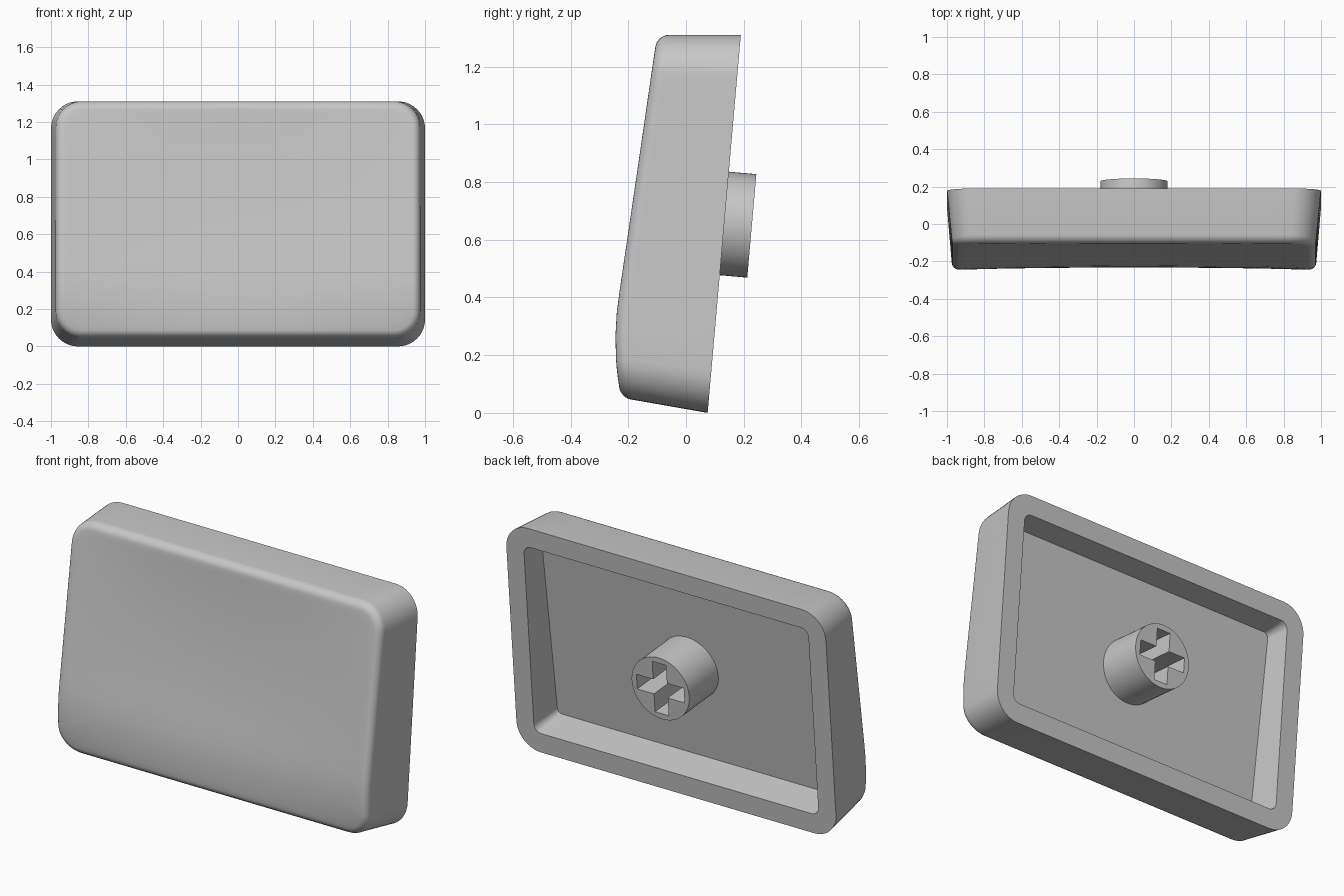
import bpy, bmesh, math
from mathutils import Vector, Matrix

if "Cube" in bpy.data.objects:
    bpy.data.objects.remove(bpy.data.objects["Cube"])

grey = bpy.data.materials.new("light grey plastic")
grey.diffuse_color = (0.57, 0.57, 0.57, 1)
grey.use_nodes = True
grey.node_tree.nodes["Principled BSDF"].inputs["Base Color"].default_value = grey.diffuse_color

TILT = math.atan2(0.115, 1.31)          # lean of the open back plane
HEIGHT = 1.31


def back_y(z):
    return 0.075 + 0.115 * z / HEIGHT


def floor_y(z):
    """Cavity floor, parallel to the sloped front."""
    return -0.033 + 0.14 * (z - 0.655)


def front_y(x, z):
    """Sloped front, curling back near the bottom, with a shallow dish."""
    y = -0.105 + 0.147 * (z - 1.28) + 0.5 * max(0.0, 0.4 - z) ** 2
    dish = max(0.0, 1 - (x / 0.95) ** 2) * max(0.0, 1 - ((z - 0.68) / 0.61) ** 2)
    return y + 0.03 * dish


def outline(half, lo, hi, r, nx=16, nz=12, nc=10):
    """Rounded rectangle in x, z with evenly subdivided straight sides."""
    corners = [(half - r, lo + r, -90), (half - r, hi - r, 0),
               (-half + r, hi - r, 90), (-half + r, lo + r, 180)]
    arcs = []
    for cx, cz, a0 in corners:
        arcs.append([(cx + r * math.cos(math.radians(a0 + 90 * k / nc)),
                      cz + r * math.sin(math.radians(a0 + 90 * k / nc)))
                     for k in range(nc + 1)])
    pts = []
    for i, arc in enumerate(arcs):
        pts += arc
        a, b = arc[-1], arcs[(i + 1) % 4][0]
        n = nz if i % 2 == 0 else nx
        pts += [(a[0] + (b[0] - a[0]) * k / n, a[1] + (b[1] - a[1]) * k / n)
                for k in range(1, n)]
    return pts


# Cap: rings running from the cavity floor, over the rim and sides, to the front
R = 0.042
rings = []
for half, lo, hi, r, surface in [(0.875, 0.15, 1.19, 0.03, floor_y),
                                 (0.89, 0.112, 1.20, 0.045, back_y),
                                 (1.00, 0.00, 1.31, 0.145, back_y)]:
    rings.append([Vector((x, surface(z), z)) for x, z in outline(half, lo, hi, r)])
for k in range(7):                       # rounded front edge
    a = math.pi / 2 * k / 6
    d = R * (1 - math.cos(a))
    rings.append([Vector((x, front_y(x, z) + R * (1 - math.sin(a)), z))
                  for x, z in outline(0.975 - d, 0.045 + d, HEIGHT - d, 0.14 - d)])
edge = rings[-1]
mid = 0.68
for s in (0.96, 0.9, 0.82, 0.72, 0.6, 0.45, 0.3, 0.15):   # dished front
    rings.append([Vector((v.x * s, front_y(v.x * s, mid + (v.z - mid) * s),
                          mid + (v.z - mid) * s)) for v in edge])

bm = bmesh.new()
loops = [[bm.verts.new(p) for p in ring] for ring in rings]
count = len(loops[0])
for a, b in zip(loops, loops[1:]):
    for i in range(count):
        j = (i + 1) % count
        bm.faces.new((a[i], a[j], b[j], b[i]))
bm.faces.new(loops[0])                   # cavity floor
centre = bm.verts.new((0, front_y(0, mid), mid))
for i in range(count):
    bm.faces.new((loops[-1][i], loops[-1][(i + 1) % count], centre))
bmesh.ops.recalc_face_normals(bm, faces=bm.faces)
mesh = bpy.data.meshes.new("cap")
bm.to_mesh(mesh)
bm.free()
cap = bpy.data.objects.new("cap", mesh)
bpy.context.collection.objects.link(cap)

# Stem: round post with a cross-shaped socket
LENGTH = 0.275
A, W = 0.148, 0.043
circle = [(0.18 * math.cos(math.tau * k / 64), 0.18 * math.sin(math.tau * k / 64))
          for k in range(64)]
arm = [(A, -W), (A, W), (W, W)]
cross = []
for q in range(4):
    c, s = round(math.cos(q * math.pi / 2)), round(math.sin(q * math.pi / 2))
    cross += [(x * c - y * s, x * s + y * c) for x, y in arm]
curve = bpy.data.curves.new("stem", 'CURVE')
curve.dimensions = '2D'
curve.fill_mode = 'BOTH'
curve.extrude = LENGTH / 2
for pts in (circle, cross):
    sp = curve.splines.new('POLY')
    sp.points.add(len(pts) - 1)
    for p, (x, y) in zip(sp.points, pts):
        p.co = (x, y, 0, 1)
    sp.use_cyclic_u = True
stem = bpy.data.objects.new("stem", curve)
bpy.context.collection.objects.link(stem)
axis = Vector((0, math.cos(TILT), -math.sin(TILT)))
stem.matrix_world = (Matrix.Translation(Vector((0, 0.228, 0.648)) - axis * LENGTH / 2)
                     @ Matrix.Rotation(-math.pi / 2 - TILT, 4, 'X'))
bpy.context.view_layer.objects.active = stem
stem.select_set(True)
bpy.ops.object.convert(target='MESH')
stem = bpy.context.view_layer.objects.active
stem.name = "stem"

# Finish: weld, colour and smooth shading with sharp edges kept
bm = bmesh.new()
bm.from_mesh(stem.data)
bmesh.ops.remove_doubles(bm, verts=bm.verts, dist=0.0005)
bmesh.ops.recalc_face_normals(bm, faces=bm.faces)
bm.to_mesh(stem.data)
bm.free()
for ob in (cap, stem):
    ob.data.materials.clear()
    ob.data.materials.append(grey)
    bpy.ops.object.select_all(action='DESELECT')
    ob.select_set(True)
    bpy.context.view_layer.objects.active = ob
    bpy.ops.object.shade_smooth_by_angle(angle=math.radians(30))
